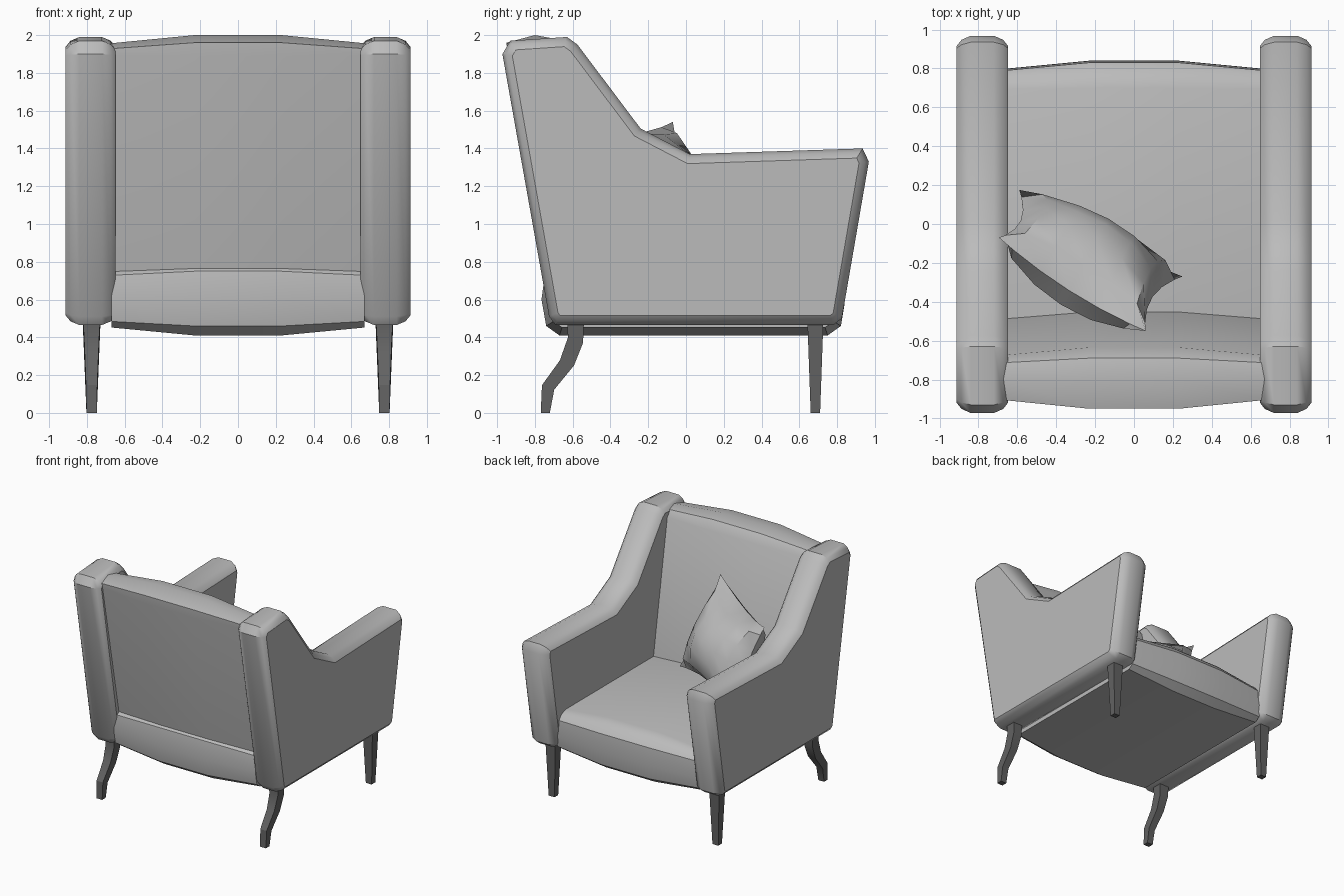
import bpy, bmesh
from math import radians
from mathutils import Vector

if "Cube" in bpy.data.objects:
    bpy.data.objects.remove(bpy.data.objects["Cube"])


def material(name, grey):
    m = bpy.data.materials.new(name)
    m.diffuse_color = (grey, grey, grey, 1)
    m.use_nodes = True
    m.node_tree.nodes["Principled BSDF"].inputs["Base Color"].default_value = m.diffuse_color
    return m


FABRIC = material("fabric", .5)
WOOD = material("dark_wood", .125)


def finish(name, bm, angle, mat):
    bmesh.ops.recalc_face_normals(bm, faces=bm.faces)
    me = bpy.data.meshes.new(name)
    bm.to_mesh(me)
    bm.free()
    me.materials.append(mat)
    me.shade_smooth()
    me.set_sharp_from_angle(angle=radians(angle))
    ob = bpy.data.objects.new(name, me)
    bpy.context.collection.objects.link(ob)
    return ob


def loft(name, rings, angle=35, mat=FABRIC):
    """Skin a list of equal-length rings and cap both ends."""
    bm = bmesh.new()
    vs = [[bm.verts.new(p) for p in r] for r in rings]
    n = len(vs[0])
    for a, b in zip(vs, vs[1:]):
        for i in range(n):
            j = (i + 1) % n
            bm.faces.new((a[i], a[j], b[j], b[i]))
    bm.faces.new(vs[0])
    bm.faces.new(vs[-1])
    return finish(name, bm, angle, mat)


def inset(poly, d):
    """Shrink a counter-clockwise (y, z) outline by d with mitred corners."""
    pts = [Vector(p) for p in poly]
    out = []
    for i, p in enumerate(pts):
        a = (p - pts[i - 1]).normalized()
        b = (pts[(i + 1) % len(pts)] - p).normalized()
        na, nb = Vector((-a.y, a.x)), Vector((-b.y, b.x))
        out.append(p + (na + nb) * (d / (1 + na.dot(nb))))
    return out


def panel(name, profile, stations, cx=0):
    return loft(name, [[(cx + x, p.x, p.y) for p in inset(profile, d)]
                       for x, d in stations])


# Side panels with padded edges
side = [(-.69, .465), (.78, .465), (.825, .50), (.968, 1.33), (.935, 1.40),
        (.02, 1.37), (-.24, 1.505), (-.575, 1.95), (-.63, 1.99),
        (-.93, 1.97), (-.972, 1.90), (-.725, .51)]
pad = [(-.132, .05), (-.107, .02), (-.06, 0), (.06, 0), (.107, .02), (.132, .05)]
for s, label in ((-1, "left"), (1, "right")):
    panel(label + "_arm", side, pad, s * .78)

# Seat and backrest, bulging towards the middle
bulge = [(-.67, .042), (-.23, 0), (.23, 0), (.67, .042)]
seat = [(-.67, .41), (.75, .41), (.82, .46), (.84, .58), (.83, .73),
        (.78, .79), (.70, .815), (-.58, .815), (-.68, .805), (-.745, .75),
        (-.765, .60), (-.74, .46)]
panel("seat", seat, bulge)
back = [(-.70, .62), (-.42, .62), (-.635, 1.91), (-.69, 1.98),
        (-.80, 2.0), (-.95, 1.96), (-.945, 1.89)]
panel("backrest", back, bulge)

# Legs: (y centre, z, width across y, width across x)
rear = [(-.585, .49, .09, .09), (-.585, .385, .08, .08), (-.63, .265, .075, .07),
        (-.73, .135, .065, .06), (-.745, 0, .048, .055)]
front = [(.685, .49, .085, .095), (.685, 0, .05, .055)]
for s, label in ((-1, "left"), (1, "right")):
    for part, path in (("rear_leg", rear), ("front_leg", front)):
        rings = []
        for i, (y, z, wy, wx) in enumerate(path):
            slope = .18 if part == "rear_leg" and 0 < i < len(path) - 1 else 0
            rings.append([(s * .775 + a * wx / 2, y + b * wy / 2, z - b * slope * wy)
                          for a, b in ((-1, -1), (1, -1), (1, 1), (-1, 1))])
        loft(label + "_" + part, rings, 30, WOOD)

# Cushion: pinched corners, leaning in the seat corner
A, B = Vector((-.695, -.07, 1.54)), Vector((.06, -.55, 1.61))
C, D = Vector((.25, -.27, .88)), Vector((-.59, .175, .84))
U, V = (B + C - A - D) / 4, (A + B - C - D) / 4
N = V.cross(U).normalized()
if N.y < 0:
    N = -N
bm = bmesh.new()
steps = [-1, -.8, -.4, 0, .4, .8, 1]
for face in (1, -1):
    g = []
    for v in steps:
        row = []
        for u in steps:
            pu = u * (1 - .15 * (1 - v * v))
            pv = v * (1 - .19 * (1 - u * u))
            t = .22 * ((1 - u * u) * (1 - v * v)) ** .5
            w = [(1 + a * u) * (1 + b * v) / 4 for a, b in
                 ((-1, 1), (1, 1), (1, -1), (-1, -1))]
            base = sum((q * k for q, k in zip((A, B, C, D), w)), Vector())
            # the top seam sags backwards
            sag = -.07 * (1 - u * u) * max(v, 0)
            row.append(bm.verts.new(base + U * (pu - u) + V * (pv - v)
                                    + N * (t * face + sag)))
        g.append(row)
    for i in range(len(steps) - 1):
        for j in range(len(steps) - 1):
            bm.faces.new((g[i][j], g[i][j + 1], g[i + 1][j + 1], g[i + 1][j]))
bmesh.ops.remove_doubles(bm, verts=bm.verts, dist=.0005)
finish("cushion", bm, 40, FABRIC)
